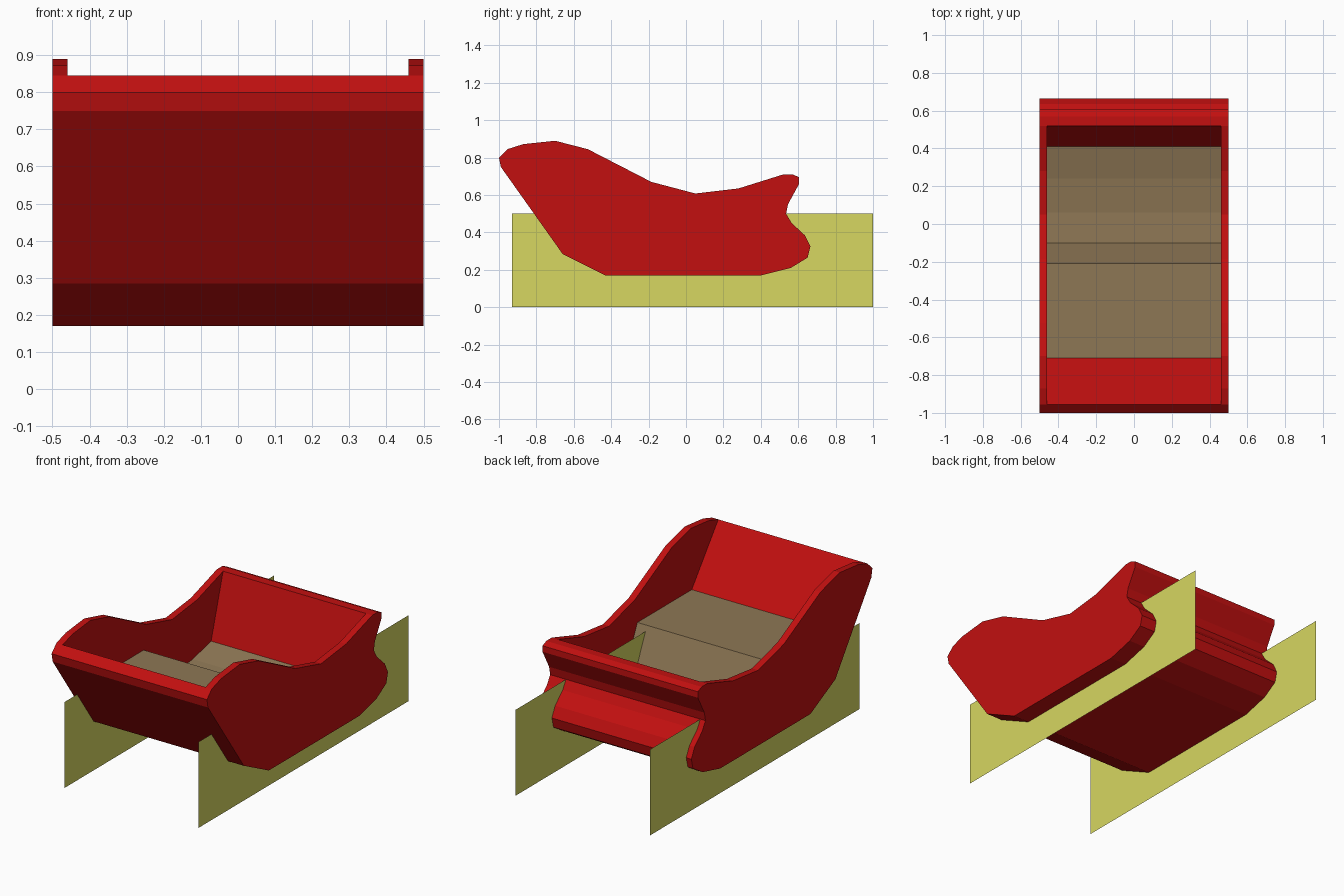
import bpy, bmesh

if "Cube" in bpy.data.objects:
    bpy.data.objects.remove(bpy.data.objects["Cube"])

def material(name, rgb):
    m = bpy.data.materials.new(name)
    m.diffuse_color = (*rgb, 1)
    m.use_nodes = True
    m.node_tree.nodes["Principled BSDF"].inputs["Base Color"].default_value = m.diffuse_color
    return m

RED = material("red_paint", (0.54, 0.005, 0.005))
BROWN = material("brown_seat", (0.27, 0.185, 0.09))
YELLOW = material("yellow_runner", (0.68, 0.68, 0.12))

def finish(name, bm, mat):
    me = bpy.data.meshes.new(name)
    bm.to_mesh(me)
    bm.free()
    me.materials.append(mat)
    ob = bpy.data.objects.new(name, me)
    bpy.context.collection.objects.link(ob)
    return ob

def sheet(name, path, x0, x1, mat):
    """Sweep an open (y, z) path across x."""
    bm = bmesh.new()
    a = [bm.verts.new((x0, y, z)) for y, z in path]
    b = [bm.verts.new((x1, y, z)) for y, z in path]
    for i in range(len(path) - 1):
        bm.faces.new((a[i], b[i], b[i + 1], a[i + 1]))
    return finish(name, bm, mat)

def panel(name, outline, x0, x1, mat):
    """Closed (y, z) outline with thickness along x."""
    bm = bmesh.new()
    a = [bm.verts.new((x0, y, z)) for y, z in outline]
    face = bm.faces.new(a)
    if x1 != x0:
        ext = bmesh.ops.extrude_face_region(bm, geom=[face], use_keep_orig=True)
        verts = [g for g in ext["geom"] if isinstance(g, bmesh.types.BMVert)]
        bmesh.ops.translate(bm, verts=verts, vec=(x1 - x0, 0, 0))
        bmesh.ops.recalc_face_normals(bm, faces=bm.faces)
    return finish(name, bm, mat)

# Side silhouette: over the top from front to back, then underneath
profile = [
    (-1.0, .80), (-.955, .845), (-.87, .872), (-.70, .89), (-.525, .845),
    (-.185, .67), (.05, .608), (.28, .635), (.52, .71), (.57, .71),
    (.605, .695), (.605, .66), (.545, .55), (.535, .50), (.565, .45),
    (.635, .385), (.665, .325), (.65, .265), (.56, .21), (.40, .17),
    (-.43, .17), (-.66, .285), (-.99, .75),
]

# Side walls
for name, x0, x1 in (("left_side", -.5, -.46), ("right_side", .46, .5)):
    panel(name, profile, x0, x1, RED)

# Seat: front bench, drop, and low rear floor
seat = [(-.71, .53), (-.21, .53), (-.10, .29), (.06, .285), (.24, .305), (.41, .345)]
sheet("seat", seat, -.46, .46, BROWN)

# Hull: inner back wall, back, underside, front, inner front wall
hull = [seat[-1]] + profile[8:] + profile[:2] + [(-.95, .84), seat[0]]
sheet("hull", hull, -.46, .46, RED)

# Flat runners
for name, x in (("left_runner", -.467), ("right_runner", .398)):
    panel(name, [(-.93, 0), (1, 0), (1, .5), (-.93, .5)], x, x, YELLOW)
